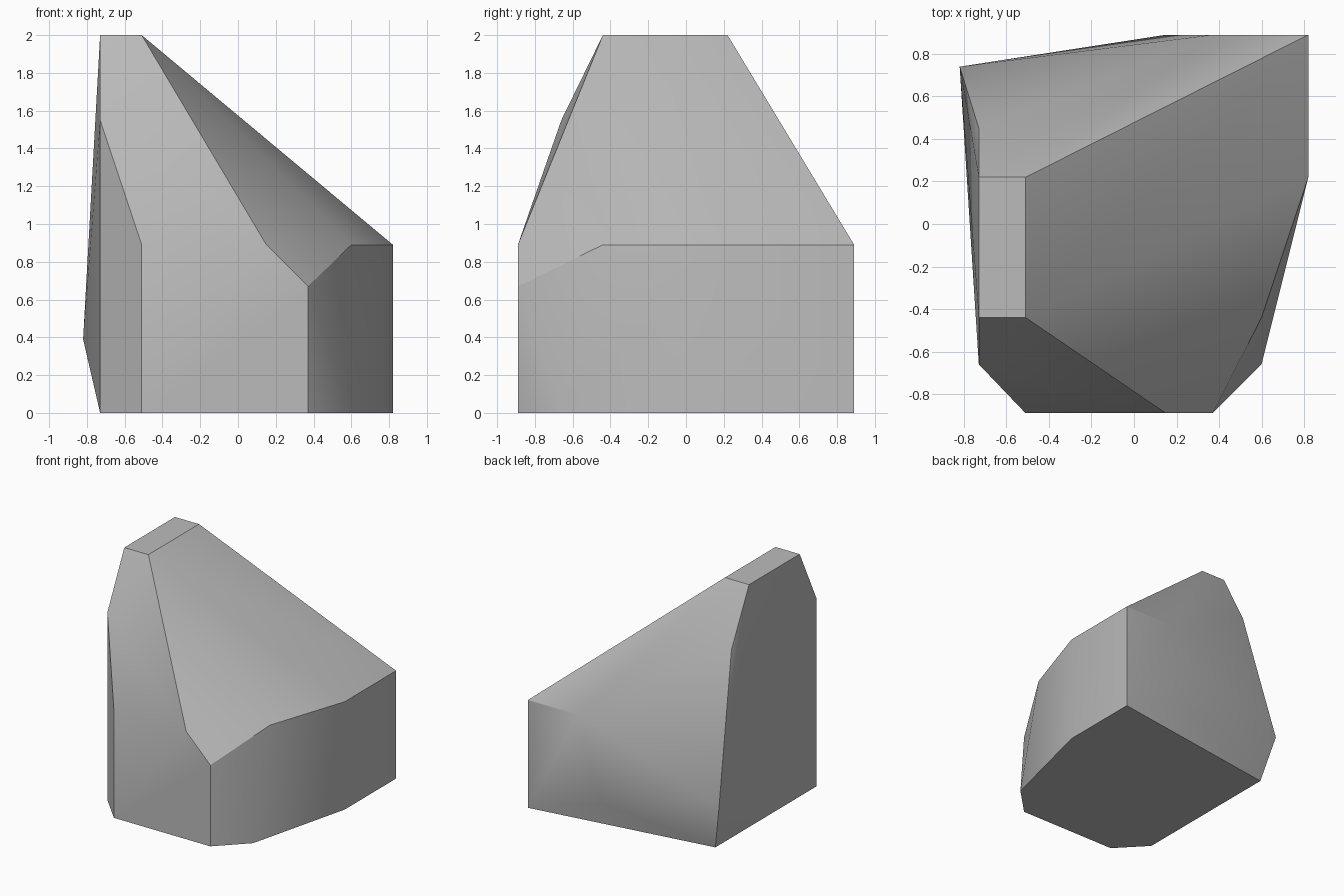
import bpy
import bmesh
import math

cube = bpy.data.objects.get("Cube")
if cube:
    bpy.data.objects.remove(cube, do_unlink=True)

# Plain stone colour
stone = bpy.data.materials.new("stone_grey")
stone.use_nodes = True
colour = (0.5, 0.5, 0.5, 1)
stone.diffuse_color = colour
stone.node_tree.nodes["Principled BSDF"].inputs["Base Color"].default_value = colour

# Corner outlines of the boulder, (x, y) grouped by height
levels = {
    0: [(-.73, -.66), (-.51, -.89), (.37, -.89), (.6, -.66), (.82, .22), (.82, .89), (-.73, .66)],
    .22: [(.15, .89)],
    .39: [(-.82, .74)],
    .67: [(.37, -.89)],
    .89: [(-.51, -.89), (.15, -.89), (.6, -.44), (.82, .22), (.82, .89), (.37, .89)],
    1.55: [(-.73, -.66), (-.73, .45)],
    2: [(-.73, -.44), (-.51, -.44), (-.51, .22), (-.73, .22)],
}

# Wrap a faceted skin around the corners
bm = bmesh.new()
for z, outline in levels.items():
    for x, y in outline:
        bm.verts.new((x, y, z))
bmesh.ops.convex_hull(bm, input=bm.verts[:])
bmesh.ops.dissolve_limit(bm, angle_limit=math.radians(0.5), verts=bm.verts[:], edges=bm.edges[:])
bmesh.ops.recalc_face_normals(bm, faces=bm.faces[:])
mesh = bpy.data.meshes.new("boulder")
bm.to_mesh(mesh)
bm.free()
mesh.materials.append(stone)

boulder = bpy.data.objects.new("boulder", mesh)
bpy.context.collection.objects.link(boulder)

# Soften the shallow folds, keep the hard ridges
bpy.ops.object.select_all(action="DESELECT")
boulder.select_set(True)
bpy.context.view_layer.objects.active = boulder
bpy.ops.object.shade_smooth_by_angle(angle=math.radians(30))
